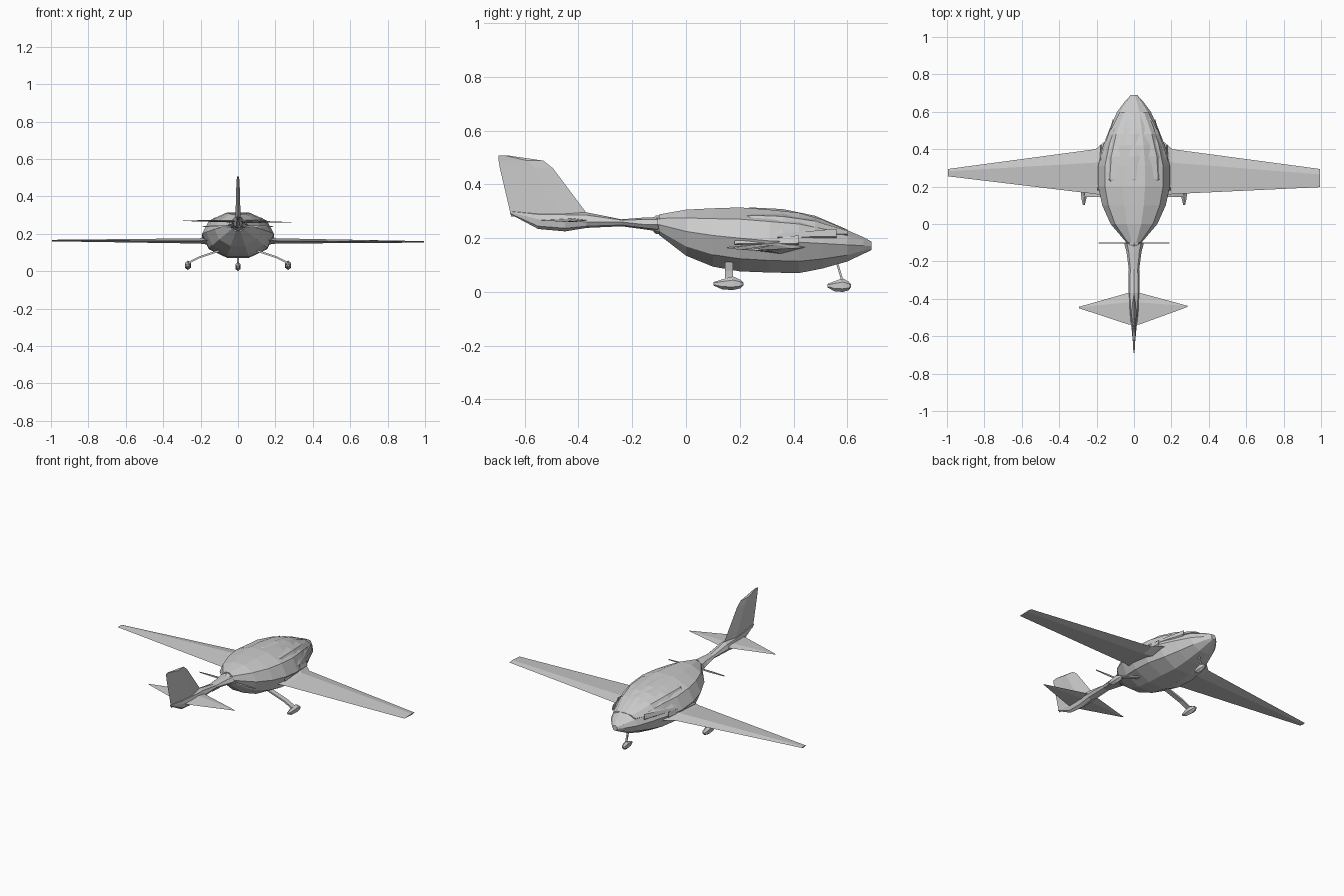
import bpy, bmesh, math
from mathutils import Vector

if "Cube" in bpy.data.objects:
    bpy.data.objects.remove(bpy.data.objects["Cube"])

grey = bpy.data.materials.new("light_grey")
grey.diffuse_color = (0.6, 0.6, 0.6, 1)
grey.use_nodes = True
grey.node_tree.nodes["Principled BSDF"].inputs["Base Color"].default_value = (0.6, 0.6, 0.6, 1)


def finish(name, bm):
    bmesh.ops.recalc_face_normals(bm, faces=bm.faces)
    mesh = bpy.data.meshes.new(name)
    bm.to_mesh(mesh)
    bm.free()
    mesh.materials.append(grey)
    obj = bpy.data.objects.new(name, mesh)
    bpy.context.collection.objects.link(obj)
    return obj


def loft(name, rings):
    """Skin a list of closed rings and cap both ends."""
    bm = bmesh.new()
    loops = [[bm.verts.new(p) for p in ring] for ring in rings]
    n = len(loops[0])
    for a, b in zip(loops, loops[1:]):
        for i in range(n):
            j = (i + 1) % n
            bm.faces.new((a[i], a[j], b[j], b[i]))
    bm.faces.new(loops[0])
    bm.faces.new(loops[-1])
    return finish(name, bm)


def body_ring(y, w, top, mid, low, sides=10, x=0, turn=0):
    """Cross-section with separate upper and lower heights."""
    ring = []
    for i in range(sides):
        a = 2 * math.pi * (i + turn) / sides
        s = math.sin(a)
        ring.append((x + w * math.cos(a), y, mid + s * (top - mid if s > 0 else mid - low)))
    return ring


def foil_ring(x, front, back, z, t):
    """Thin aerofoil section across a wing."""
    c = front - back
    return [(x, front, z), (x, front - c * 0.3, z + t / 2), (x, back, z),
            (x, front - c * 0.3, z - t / 2)]


def rod(name, path, ry, rz):
    """Flat four-sided leg along a path."""
    rings = []
    for k, p in enumerate(path):
        d = (Vector(path[min(k + 1, len(path) - 1)]) - Vector(path[max(k - 1, 0)])).normalized()
        side = Vector((0, 1, 0)) if abs(d.y) < 0.5 * abs(d.x) else Vector((1, 0, 0))
        up = d.cross(side).normalized()
        rings.append([Vector(p) + side * a * ry + up * b * rz
                      for a, b in ((1, 1), (-1, 1), (-1, -1), (1, -1))])
    return loft(name, rings)


# Fuselage: station, half width, top, widest height, bottom
stations = [
    (-0.10, 0.04, 0.29, 0.25, 0.21), (0.0, 0.125, 0.31, 0.225, 0.13),
    (0.10, 0.17, 0.316, 0.21, 0.088), (0.20, 0.192, 0.32, 0.20, 0.07),
    (0.31, 0.192, 0.312, 0.19, 0.066), (0.42, 0.165, 0.30, 0.185, 0.064),
    (0.51, 0.13, 0.272, 0.18, 0.083), (0.60, 0.09, 0.232, 0.175, 0.11),
    (0.66, 0.045, 0.205, 0.172, 0.14), (0.69, 0.016, 0.188, 0.17, 0.155)]
loft("fuselage", [body_ring(*s) for s in stations])

# Canopy shell with pointed ends lying just over the body
loft("canopy", [body_ring(y, w, t, 0.215, 0.19, 8) for y, w, t in (
    (0.12, 0.10, 0.29), (0.24, 0.183, 0.314), (0.36, 0.172, 0.308),
    (0.48, 0.135, 0.283), (0.60, 0.075, 0.232))])

# Door and side trim panels
for s, label in ((1, "left"), (-1, "right")):
    for k, (y0, y1, z) in enumerate(((0.18, 0.42, 0.175), (0.34, 0.56, 0.2))):
        x0, x1 = (0.19, 0.17) if k == 0 else (0.178, 0.105)
        loft(f"{label}_side_panel_{k + 1}", [
            [(s * (x0 + a), y0, z + b) for a, b in ((0, 0), (0.005, 0.004), (0, 0.015))],
            [(s * (x1 + a), y1, z + b) for a, b in ((0, 0), (0.008, 0.006), (0, 0.035))]])

# Tail boom
boom = [
    (-0.105, 0.052, 0.278, 0.25, 0.225), (-0.15, 0.04, 0.277, 0.25, 0.232),
    (-0.24, 0.028, 0.27, 0.26, 0.244), (-0.37, 0.03, 0.296, 0.26, 0.238),
    (-0.45, 0.026, 0.296, 0.265, 0.225), (-0.55, 0.014, 0.296, 0.27, 0.234),
    (-0.655, 0.004, 0.30, 0.297, 0.29)]
loft("tail_boom", [body_ring(*s, sides=8) for s in boom])

# Fin, tapering to a thin rear edge
fin = []
for z, front, back, t in ((0.28, -0.36, -0.65, 0.014), (0.46, -0.495, -0.692, 0.009),
                          (0.488, -0.53, -0.697, 0.008), (0.507, -0.66, -0.697, 0.004)):
    mid = front + (back - front) * 0.35
    fin.append([(0, front, z), (t, mid, z), (0, back, z), (-t, mid, z)])
loft("tail_fin", fin)

# Tailplane
loft("tailplane", [
    foil_ring(-0.295, -0.443, -0.45, 0.27, 0.003),
    foil_ring(-0.03, -0.368, -0.537, 0.268, 0.014),
    foil_ring(0.03, -0.368, -0.537, 0.266, 0.014),
    foil_ring(0.285, -0.437, -0.444, 0.261, 0.003)])

# Wings, the left one with the broader tip
for s, label, tip_back, tip_z in ((1, "left", 0.197, 0.157), (-1, "right", 0.255, 0.164)):
    loft(label + "_wing", [
        foil_ring(s * 0.10, 0.47, 0.10, 0.168, 0.06),
        foil_ring(s * 0.165, 0.435, 0.15, 0.165, 0.045),
        foil_ring(s * 0.205, 0.40, 0.16, 0.162, 0.028),
        foil_ring(s * 0.995, 0.294, tip_back, tip_z, 0.008)])

# Pusher propeller and hub
loft("propeller_hub", [body_ring(y, r, 0.25 + r, 0.25, 0.25 - r, 8) for y, r in
                       ((-0.12, 0.028), (-0.11, 0.035), (-0.09, 0.035))])
for s, label in ((1, "left"), (-1, "right")):
    loft(label + "_propeller_blade", [
        [(s * x, -0.102 + a * 0.002, 0.24 + b * h) for a, b in
         ((1, 1), (-1, 1), (-1, -1), (1, -1))]
        for x, h in ((0.02, 0.004), (0.10, 0.005), (0.19, 0.002))])


def wheel(name, x, y, z, length, height, half):
    """Faceted teardrop wheel fairing, pointed towards the tail."""
    loft(name, [body_ring(y + f * length, half * w, z + height * t, z, z - height * b, 6, x, 0.5)
                for f, w, t, b in ((-0.5, 0.35, 0.15, 0.15), (-0.2, 0.9, 0.4, 0.5),
                                   (0.15, 1.1, 0.65, 0.55), (0.4, 0.9, 0.35, 0.4),
                                   (0.5, 0.4, 0.1, 0.1))])


# Main and nose landing gear
for s, label in ((1, "left"), (-1, "right")):
    rod(label + "_gear_leg", [(s * 0.10, 0.16, 0.11), (s * 0.15, 0.16, 0.093),
                              (s * 0.21, 0.16, 0.073), (s * 0.27, 0.16, 0.042)], 0.015, 0.005)
    wheel(label + "_wheel_fairing", s * 0.268, 0.158, 0.033, 0.112, 0.042, 0.017)
rod("nose_gear_leg", [(0, 0.555, 0.13), (0, 0.585, 0.03)], 0.005, 0.004)
wheel("nose_wheel_fairing", 0, 0.57, 0.026, 0.088, 0.042, 0.014)

# Rest the lowest fairing on the ground
low = min((v.co.z for o in bpy.data.objects if o.type == "MESH" and "fairing" in o.name
           for v in o.data.vertices))
for o in bpy.data.objects:
    if o.type == "MESH" and "fairing" in o.name:
        for v in o.data.vertices:
            v.co.z -= low
